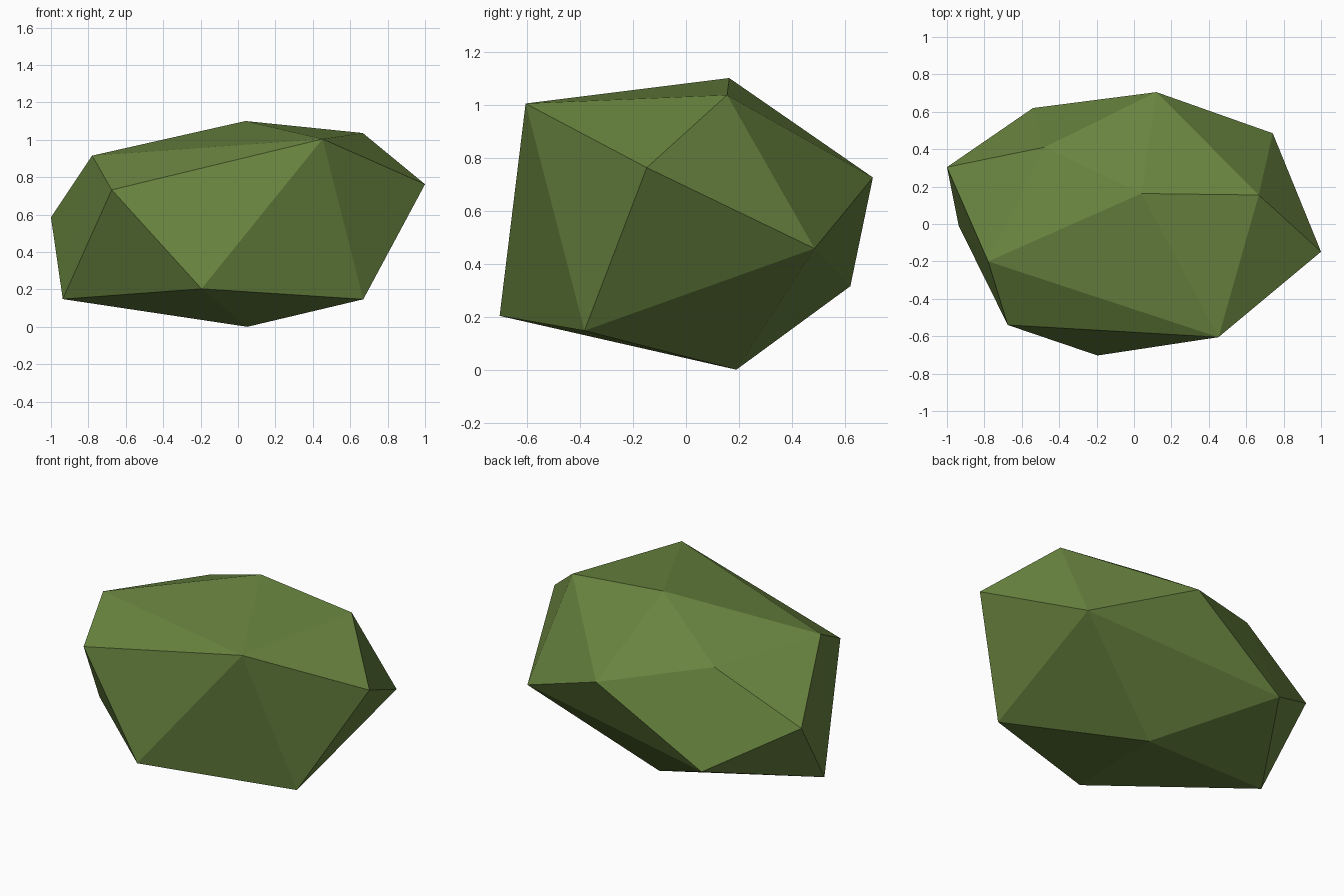
import bpy, bmesh

# Corner points of the faceted boulder, from the base upwards
corners = [
    (0.05, 0.19, 0.0),
    # lower ring
    (0.67, -0.383, 0.147), (-0.195, -0.703, 0.203), (-0.937, -0.01, 0.148),
    (-0.54, 0.62, 0.315), (0.742, 0.485, 0.457),
    # upper ring
    (1.0, -0.148, 0.762), (0.452, -0.605, 1.004), (-0.675, -0.54, 0.732),
    (-1.0, 0.304, 0.585), (0.12, 0.705, 0.725),
    # shoulders and top
    (-0.78, -0.2, 0.915), (-0.48, 0.41, 0.865), (0.667, 0.155, 1.036),
    (0.04, 0.163, 1.1),
]

# Flat-faced convex boulder wrapped around the corners
bm = bmesh.new()
for c in corners:
    bm.verts.new(c)
bmesh.ops.convex_hull(bm, input=bm.verts[:])
bmesh.ops.recalc_face_normals(bm, faces=bm.faces[:])
mesh = bpy.data.meshes.new("boulder")
bm.to_mesh(mesh)
bm.free()
boulder = bpy.data.objects.new("boulder", mesh)
bpy.context.collection.objects.link(boulder)

# Moss green
green = bpy.data.materials.new("moss_green")
green.diffuse_color = (0.14, 0.23, 0.05, 1)
mesh.materials.append(green)
